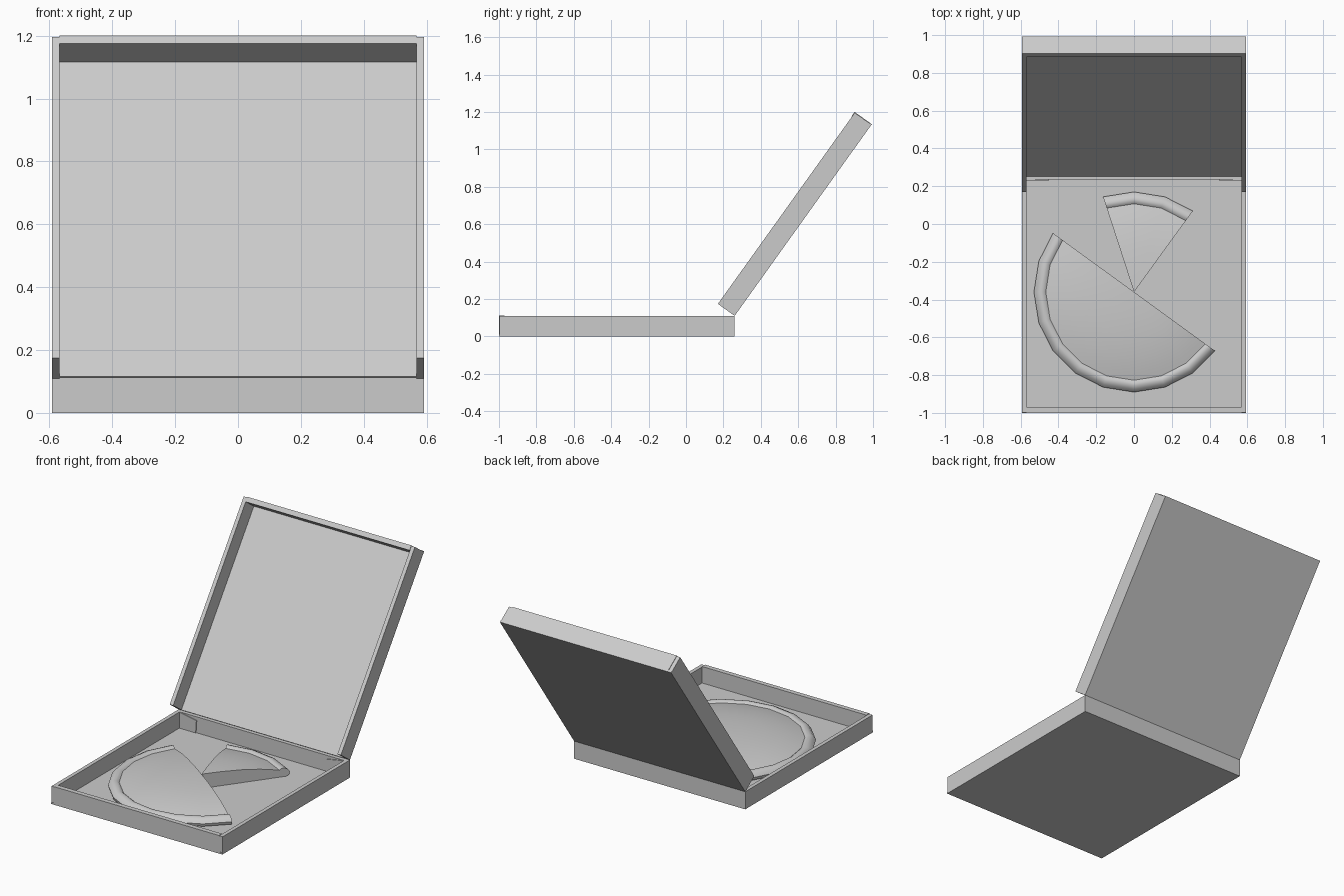
import bpy, bmesh, math
from mathutils import Matrix

if "Cube" in bpy.data.objects:
    bpy.data.objects.remove(bpy.data.objects["Cube"])

W, T, H, L = 0.592, 0.024, 0.11, 1.26   # half width, wall, depth, length
HINGE_Y = 0.26


def make_object(name, bm, matrix=Matrix()):
    bmesh.ops.recalc_face_normals(bm, faces=bm.faces)
    mesh = bpy.data.meshes.new(name)
    bm.to_mesh(mesh)
    bm.free()
    obj = bpy.data.objects.new(name, mesh)
    bpy.context.collection.objects.link(obj)
    obj.matrix_world = matrix
    return obj


def box(name, lo, hi, matrix=Matrix()):
    bm = bmesh.new()
    bmesh.ops.create_cube(bm, size=1)
    for v in bm.verts:
        v.co = [lo[i] + (v.co[i] + 0.5) * (hi[i] - lo[i]) for i in range(3)]
    return make_object(name, bm, matrix)


def tab(name, side):
    """Folded glue tab with a slanted top edge."""
    bm = bmesh.new()
    outline = [(0.568, 0.01), (0.455, 0.01), (0.45, 0.088), (0.568, 0.11)]
    face = bm.faces.new([bm.verts.new((side * x, 0.231, z)) for x, z in outline])
    ext = bmesh.ops.extrude_face_region(bm, geom=[face])["geom"]
    for v in ext:
        if isinstance(v, bmesh.types.BMVert):
            v.co.y += 0.006
    return make_object(name, bm)


# Bottom tray
box("tray_floor", (-W, -1, 0), (W, HINGE_Y, 0.01))
box("tray_front_wall", (-W + T, -1, 0), (W - T, -1 + 0.03, H + 0.003))
box("tray_back_wall", (-W + T, HINGE_Y - T, 0), (W - T, HINGE_Y, H))
for side, word in ((-1, "left"), (1, "right")):
    xs = sorted((side * W, side * (W - T)))
    box("tray_%s_wall" % word, (xs[0], -0.997, 0), (xs[1], HINGE_Y, H))
    tab("corner_tab_" + word, side)

# Open lid, modelled flat from the hinge then tilted back
tilt = Matrix.Translation((0, HINGE_Y, H)) @ Matrix.Rotation(math.radians(54.4), 4, "X")
box("lid_panel", (-W, 0, 0), (W, L, 0.01), tilt)
box("lid_top_wall", (-W + T, L - 0.03, 0), (W - T, L, H + 0.003), tilt)
for side, word in ((-1, "left"), (1, "right")):
    xs = sorted((side * W, side * (W - T)))
    box("lid_%s_wall" % word, (xs[0], 0, 0), (xs[1], L - 0.003, H), tilt)

# Pizza: radial cross-section (radius, height) swept through 18 degree steps
PROFILE = [(0.12, 0.098), (0.24, 0.091), (0.35, 0.078), (0.43, 0.062),
           (0.467, 0.053), (0.478, 0.062), (0.495, 0.064), (0.515, 0.055),
           (0.53, 0.036), (0.525, 0.018), (0.505, 0.01)]


def wedge(name, start, steps):
    bm = bmesh.new()
    top, bottom = bm.verts.new((0, 0, 0.1)), bm.verts.new((0, 0, 0.01))
    rows = []
    for i in range(steps + 1):
        a = math.radians(start + 18 * i)
        rows.append([bm.verts.new((r * math.cos(a), r * math.sin(a), z)) for r, z in PROFILE])
    for a, b in zip(rows, rows[1:]):
        bm.faces.new((top, a[0], b[0]))
        bm.faces.new((bottom, b[-1], a[-1]))
        for j in range(len(PROFILE) - 1):
            bm.faces.new((a[j], a[j + 1], b[j + 1], b[j]))
    for end in (rows[0], rows[-1]):          # cut faces
        bm.faces.new([top] + end + [bottom])
    obj = make_object(name, bm, Matrix.Translation((0, -0.36, 0)))
    bpy.ops.object.select_all(action="DESELECT")
    obj.select_set(True)
    bpy.context.view_layer.objects.active = obj
    bpy.ops.object.shade_smooth_by_angle(angle=math.radians(50))
    return obj


wedge("pizza_half", 144, 10)
wedge("pizza_slice", 54, 3)
